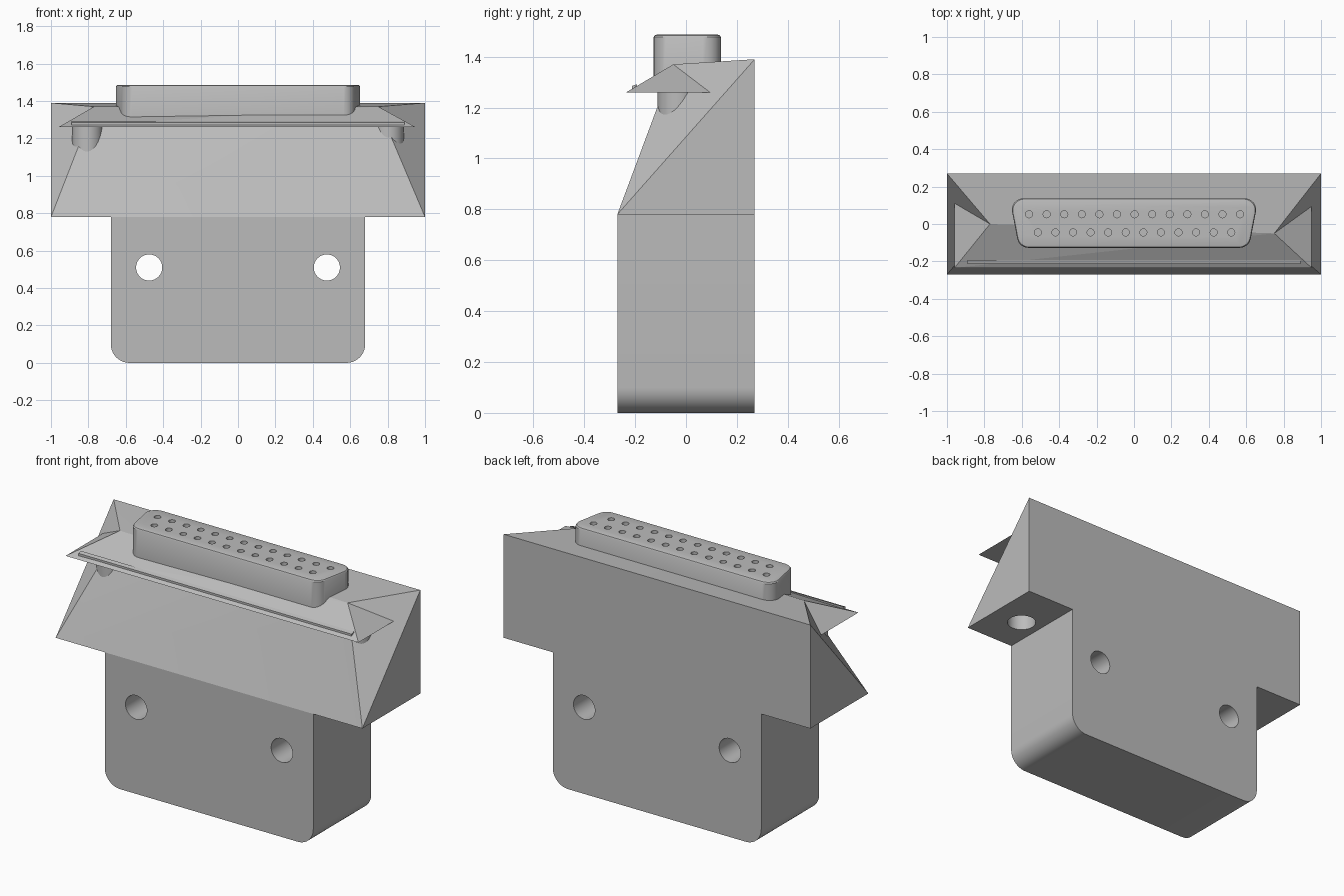
import bpy, bmesh, math
from mathutils import Matrix, Vector

if "Cube" in bpy.data.objects:
    bpy.data.objects.remove(bpy.data.objects["Cube"], do_unlink=True)

grey = bpy.data.materials.new("mid grey")
grey.use_nodes = True
colour = (0.5, 0.5, 0.5, 1)
grey.diffuse_color = colour
grey.node_tree.nodes["Principled BSDF"].inputs["Base Color"].default_value = colour


def finish(bm, name, recalc=True):
    if recalc:
        bmesh.ops.recalc_face_normals(bm, faces=bm.faces)
    mesh = bpy.data.meshes.new(name)
    bm.to_mesh(mesh)
    bm.free()
    obj = bpy.data.objects.new(name, mesh)
    bpy.context.collection.objects.link(obj)
    mesh.materials.append(grey)
    return obj


def solid(name, points, faces):
    bm = bmesh.new()
    verts = [bm.verts.new(p) for p in points]
    for f in faces:
        bm.faces.new([verts[i] for i in f])
    return finish(bm, name)


def rounded(corners, steps=6):
    """Round each (x, y, radius) corner of a convex outline."""
    out = []
    for i, (x, y, r) in enumerate(corners):
        p = Vector((x, y))
        if not r:
            out.append(p)
            continue
        a = (Vector(corners[i - 1][:2]) - p).normalized()
        b = (Vector(corners[(i + 1) % len(corners)][:2]) - p).normalized()
        half = a.angle(b) / 2
        centre = p + (a + b).normalized() * (r / math.sin(half))
        start = p + a * (r / math.tan(half)) - centre
        end = p + b * (r / math.tan(half)) - centre
        for k in range(steps + 1):
            d = start.slerp(end, k / steps) if 0 < k < steps else (start if k == 0 else end)
            out.append(centre + d.normalized() * r)
    return out


def loft(name, rings):
    bm = bmesh.new()
    loops = [[bm.verts.new(p) for p in ring] for ring in rings]
    n = len(loops[0])
    for lo, hi in zip(loops, loops[1:]):
        for i in range(n):
            bm.faces.new((lo[i], lo[(i + 1) % n], hi[(i + 1) % n], hi[i]))
    bm.faces.new(loops[0])
    bm.faces.new(loops[-1])
    return finish(bm, name)


def cylinders(name, centres, radius, depth, axis="Z", caps=True, sides=32):
    bm = bmesh.new()
    turn = Matrix.Rotation(math.pi / 2, 4, "X") if axis == "Y" else Matrix()
    for c in centres:
        bmesh.ops.create_cone(bm, cap_ends=caps, segments=sides, radius1=radius,
                              radius2=radius, depth=depth,
                              matrix=Matrix.Translation(c) @ turn)
    return finish(bm, name, caps)


def activate(obj):
    bpy.ops.object.select_all(action="DESELECT")
    obj.select_set(True)
    bpy.context.view_layer.objects.active = obj


def cut(obj, cutter):
    activate(obj)
    mod = obj.modifiers.new("cut", "BOOLEAN")
    mod.operation = "DIFFERENCE"
    mod.solver = "EXACT"
    mod.object = cutter
    bpy.ops.object.modifier_apply(modifier=mod.name)
    bpy.data.objects.remove(cutter, do_unlink=True)


def smooth(obj):
    activate(obj)
    bpy.ops.object.shade_smooth_by_angle(angle=math.radians(30))


# Lower block with rounded bottom corners and two cross holes
W, D, SHOULDER = 0.68, 0.27, 0.78
outline = rounded([(-W, SHOULDER, 0), (-W, 0, 0.1), (W, 0, 0.1), (W, SHOULDER, 0)], 10)
block = loft("lower_block", [[(p.x, y, p.y) for p in outline] for y in (-D, D)])
cut(block, cylinders("cross_hole_cutter", [(s * 0.475, 0, 0.51) for s in (-1, 1)], 0.07, 1, "Y"))
smooth(block)

# Wide upper body, leaning back at the front and at both ends
left_peak, right_peak = (-0.77, 0, 1.37), (0.75, -0.05, 1.37)
body = solid("upper_body",
             [(-1, -D, SHOULDER), (1, -D, SHOULDER), (1, D, SHOULDER), (-1, D, SHOULDER),
              (-1, D, 1.39), (1, D, 1.39), left_peak, right_peak],
             [(0, 3, 2, 1), (2, 3, 4, 5), (0, 1, 7), (0, 7, 6), (4, 6, 7), (4, 7, 5),
              (1, 2, 5), (1, 5, 7), (0, 4, 3), (0, 6, 4)])
screws = [(s * 0.805, -0.03, 1.0) for s in (-1, 1)]
cut(body, cylinders("screw_hole_cutter", screws, 0.08, 0.52))
smooth(body)

# Screw sleeves showing through the sloped ends
sleeves = cylinders("screw_sleeves", [(x, y, 1.025) for x, y, z in screws], 0.082, 0.48, caps=False)
smooth(sleeves)

# Overhanging wedge-shaped lip
LIP = 1.26
solid("overhanging_lip",
      [(-0.96, -0.235, LIP), (0.95, -0.235, LIP), (0.95, 0.1, LIP), (-0.96, 0.22, LIP),
       left_peak, right_peak],
      [(0, 1, 5), (0, 5, 4), (1, 2, 5), (0, 4, 3), (2, 3, 4), (2, 4, 5), (0, 3, 2, 1)])

# Thin raised strip along the lip
strip = [(-0.213, 1.268), (-0.213, 1.285), (-0.192, 1.292), (-0.192, 1.275)]
loft("lip_strip", [[(x, y, z) for y, z in strip] for x in (-0.89, 0.89)])

# Connector shell with a tapered outline and softened rim
def shell_ring(inset, z):
    t, b = 0.665 - inset, 0.615 - inset
    corners = [(-t, 0.137 - inset, 0.06), (-b, -0.127 + inset, 0.06),
               (b, -0.127 + inset, 0.06), (t, 0.137 - inset, 0.06)]
    return [(p.x, p.y, z) for p in rounded(corners)]


shell = loft("connector_shell", [shell_ring(0, 1.3), shell_ring(0, 1.477),
                                 shell_ring(0.004, 1.484), shell_ring(0.012, 1.487)])

# Two rows of contact sockets
PITCH = 0.094
sockets = [((i - (n - 1) / 2) * PITCH + 0.003, y, 1.46)
           for n, y in ((13, 0.052), (12, -0.045)) for i in range(n)]
cut(shell, cylinders("socket_cutter", sockets, 0.019, 0.12, sides=16))
smooth(shell)
